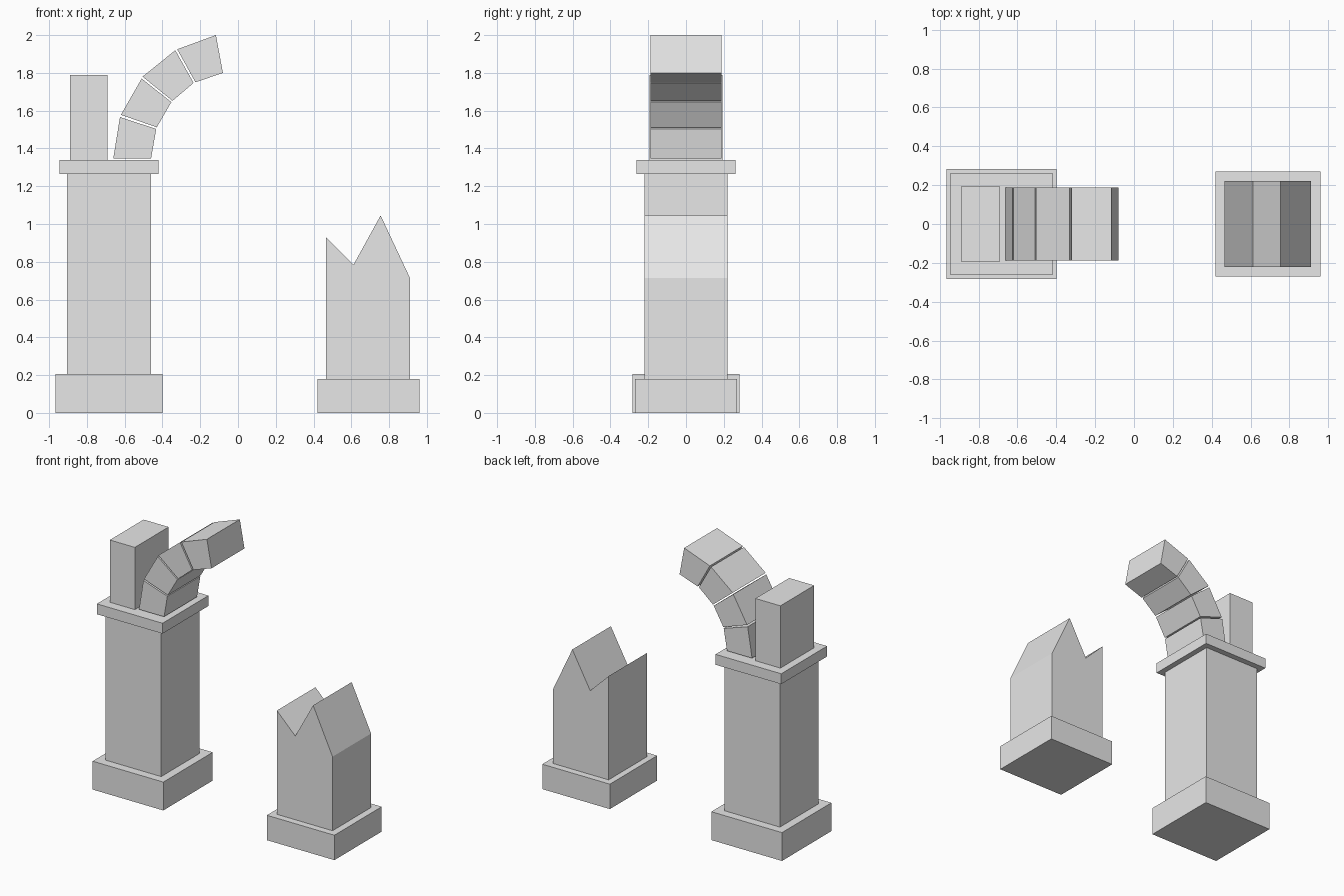
import bpy
import bmesh

cube = bpy.data.objects.get("Cube")
if cube:
    bpy.data.objects.remove(cube, do_unlink=True)

# One plain stone colour
stone = bpy.data.materials.new("grey_stone")
stone.use_nodes = True
grey = (0.8, 0.8, 0.8, 1)
stone.diffuse_color = grey
stone.node_tree.nodes["Principled BSDF"].inputs["Base Color"].default_value = grey


def prism(name, outline, half_depth):
    """Extrude an x-z outline evenly to both sides of y = 0."""
    bm = bmesh.new()
    front = bm.faces.new([bm.verts.new((x, -half_depth, z)) for x, z in outline])
    result = bmesh.ops.extrude_face_region(bm, geom=[front])
    moved = [v for v in result["geom"] if isinstance(v, bmesh.types.BMVert)]
    bmesh.ops.translate(bm, verts=moved, vec=(0, 2 * half_depth, 0))
    bmesh.ops.recalc_face_normals(bm, faces=bm.faces)
    mesh = bpy.data.meshes.new(name)
    bm.to_mesh(mesh)
    bm.free()
    mesh.materials.append(stone)
    obj = bpy.data.objects.new(name, mesh)
    bpy.context.collection.objects.link(obj)
    return obj


def block(name, x0, x1, z0, z1, half_depth):
    return prism(name, [(x0, z0), (x1, z0), (x1, z1), (x0, z1)], half_depth)


# Tall pillar
block("tall_pillar_base", -0.965, -0.40, 0, 0.205, 0.282)
block("tall_pillar_shaft", -0.905, -0.46, 0.205, 1.265, 0.22)
block("tall_pillar_cap", -0.945, -0.42, 1.265, 1.34, 0.262)
block("upright_block", -0.89, -0.69, 1.34, 1.79, 0.193)

# Broken arch of separate wedge stones
arch_stones = [
    [(-0.66, 1.348), (-0.46, 1.348), (-0.433, 1.503), (-0.625, 1.566)],
    [(-0.62, 1.578), (-0.43, 1.512), (-0.353, 1.645), (-0.51, 1.77)],
    [(-0.505, 1.78), (-0.347, 1.652), (-0.235, 1.747), (-0.332, 1.92)],
    [(-0.322, 1.925), (-0.225, 1.75), (-0.08, 1.80), (-0.117, 2.0)],
]
for i, outline in enumerate(arch_stones, 1):
    prism(f"arch_stone_{i}", outline, 0.188)

# Short pillar with a jagged broken top
block("short_pillar_base", 0.42, 0.96, 0, 0.18, 0.27)
prism("short_pillar_shaft", [(0.465, 0.18), (0.91, 0.18), (0.91, 0.715),
                             (0.755, 1.045), (0.612, 0.785), (0.465, 0.93)], 0.22)
